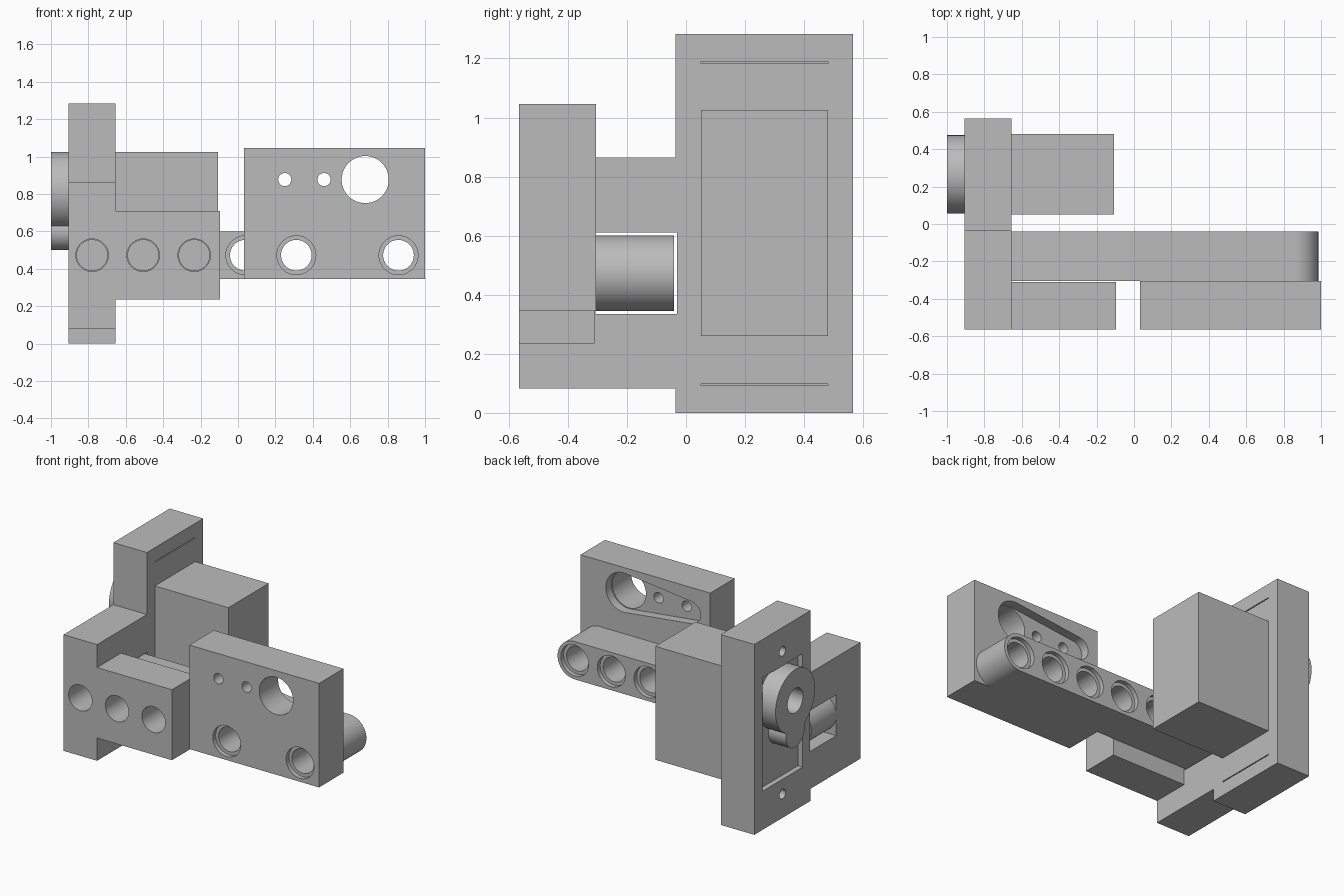
import bpy
import bmesh
from math import acos, cos, pi, sin

cube = bpy.data.objects.get("Cube")
if cube:
    bpy.data.objects.remove(cube, do_unlink=True)

grey = bpy.data.materials.new("plain grey")
grey.use_nodes = True
COLOUR = (0.5, 0.5, 0.5, 1)
grey.diffuse_color = COLOUR
grey.node_tree.nodes["Principled BSDF"].inputs["Base Color"].default_value = COLOUR


def prism(name, outline, axis, lo, hi):
    """Extrude a closed outline along x (points are y, z) or y (points are x, z)."""
    bm = bmesh.new()
    place = (lambda t, u, v: (t, u, v)) if axis == "x" else (lambda t, u, v: (u, t, v))
    ends = [[bm.verts.new(place(t, u, v)) for u, v in outline] for t in (lo, hi)]
    for ring in ends:
        bm.faces.new(ring)
    n = len(outline)
    for i in range(n):
        j = (i + 1) % n
        bm.faces.new((ends[0][i], ends[0][j], ends[1][j], ends[1][i]))
    bmesh.ops.recalc_face_normals(bm, faces=bm.faces)
    mesh = bpy.data.meshes.new(name)
    bm.to_mesh(mesh)
    bm.free()
    mesh.materials.append(grey)
    obj = bpy.data.objects.new(name, mesh)
    bpy.context.collection.objects.link(obj)
    return obj


def rect(u0, u1, v0, v1):
    return [(u0, v0), (u1, v0), (u1, v1), (u0, v1)]


def arc(u, v, r, start=0.0, end=2 * pi, steps=48):
    return [(u + r * cos(start + (end - start) * i / steps),
             v + r * sin(start + (end - start) * i / steps)) for i in range(steps + 1)]


def circle(u, v, r):
    return arc(u, v, r)[:-1]


def belt(u_right, r_right, u_left, r_left, v):
    """Outline wrapped around two circles at the same height."""
    a = acos((r_right - r_left) / (u_right - u_left))
    return (arc(u_right, v, r_right, a - pi, pi - a, 32)
            + arc(u_left, v, r_left, pi - a, pi + a, 32))


def combine(obj, other, operation="DIFFERENCE"):
    mod = obj.modifiers.new("combine", "BOOLEAN")
    mod.operation = operation
    mod.solver = "EXACT"
    mod.object = other
    select(obj)
    bpy.ops.object.modifier_apply(modifier=mod.name)
    bpy.data.objects.remove(other, do_unlink=True)


def cut(obj, outline, axis, lo, hi):
    combine(obj, prism("cutter", outline, axis, lo, hi))


def select(obj):
    bpy.ops.object.select_all(action="DESELECT")
    obj.select_set(True)
    bpy.context.view_layer.objects.active = obj


# Shared dimensions
PITCH, FIRST, HOLE_Z = 0.273, -0.78, 0.4725
HOLE, RIM, RIM_DEPTH = 0.082, 0.104, 0.03
FRONT, JOINT, BEAM_BACK = -0.565, -0.305, -0.04
hole_x = [FIRST + PITCH * i for i in range(7)]
MOTOR_Y, MOTOR_Z = (0.05, 0.48), (0.26, 1.025)
MOTOR_MID = sum(MOTOR_Y) / 2

# Motor mount: stepped upright with a front block
mount = prism("motor_mount", [
    (FRONT, 0.082), (-0.035, 0.082), (-0.035, 0), (0.565, 0),
    (0.565, 1.283), (-0.035, 1.283), (-0.035, 0.865), (FRONT, 0.865)],
    "x", -0.905, -0.655)
block = prism("block", rect(-0.75, -0.097, 0.235, 0.71), "y", FRONT, -0.31)
combine(mount, block, "UNION")
# Beam window, motor opening, pin holes
cut(mount, rect(-0.307, -0.03, 0.335, 0.61), "x", -1, -0.6)
cut(mount, rect(*MOTOR_Y, *MOTOR_Z), "x", -1, -0.6)
for x in hole_x[:3]:
    cut(mount, circle(x, HOLE_Z, 0.087), "y", -0.7, -0.2)
# Narrow flange slits and screw holes
for z_slit, z_screw in ((0.095, 0.16), (1.186, 1.123)):
    cut(mount, rect(*MOTOR_Y, z_slit - 0.003, z_slit + 0.003), "x", -0.72, -0.6)
    cut(mount, circle(MOTOR_MID, z_screw, 0.032), "x", -1, -0.74)

# Motor body with its round gear housing
motor = prism("motor_body", rect(*MOTOR_Y, *MOTOR_Z), "x", -0.87, -0.107)
housing = prism("gear_housing", circle(MOTOR_MID, 0.815, 0.21), "x", -1, -0.86)
small = prism("small_housing", circle(MOTOR_MID, 0.6, 0.1), "x", -1, -0.86)
combine(housing, small, "UNION")
cut(housing, circle(MOTOR_MID, 0.815, 0.082), "x", -1.1, -0.8)
cut(motor, circle(MOTOR_MID, 0.815, 0.082), "x", -1.1, -0.7)

# Round-ended beam with countersunk pin holes
beam = prism("beam", belt(hole_x[-1], 0.1275, hole_x[0], 0.1275, HOLE_Z),
             "y", JOINT, BEAM_BACK)
for x in hole_x:
    cut(beam, circle(x, HOLE_Z, HOLE), "y", -0.5, 0.1)
    cut(beam, circle(x, HOLE_Z, RIM), "y", BEAM_BACK - RIM_DEPTH, 0.1)
    cut(beam, circle(x, HOLE_Z, RIM), "y", -0.5, JOINT + RIM_DEPTH)

# Arm plate with pin holes, arm holes and a tapered pocket at the back
plate = prism("arm_plate", rect(0.033, 1.0, 0.345, 1.046), "y", FRONT, JOINT)
for x in (hole_x[4], hole_x[6]):
    cut(plate, circle(x, HOLE_Z, HOLE), "y", -0.7, -0.2)
    cut(plate, circle(x, HOLE_Z, RIM), "y", -0.7, FRONT + RIM_DEPTH)
ARM_Z = 0.877
cut(plate, belt(0.68, 0.132, 0.18, 0.075, ARM_Z), "y", JOINT - 0.06, -0.2)
for x, r in ((0.68, 0.126), (0.46, 0.035), (0.25, 0.035)):
    cut(plate, circle(x, ARM_Z, r), "y", -0.7, -0.2)

for part in (mount, motor, housing, beam, plate):
    select(part)
    bpy.ops.object.shade_smooth_by_angle(angle=pi / 6)
